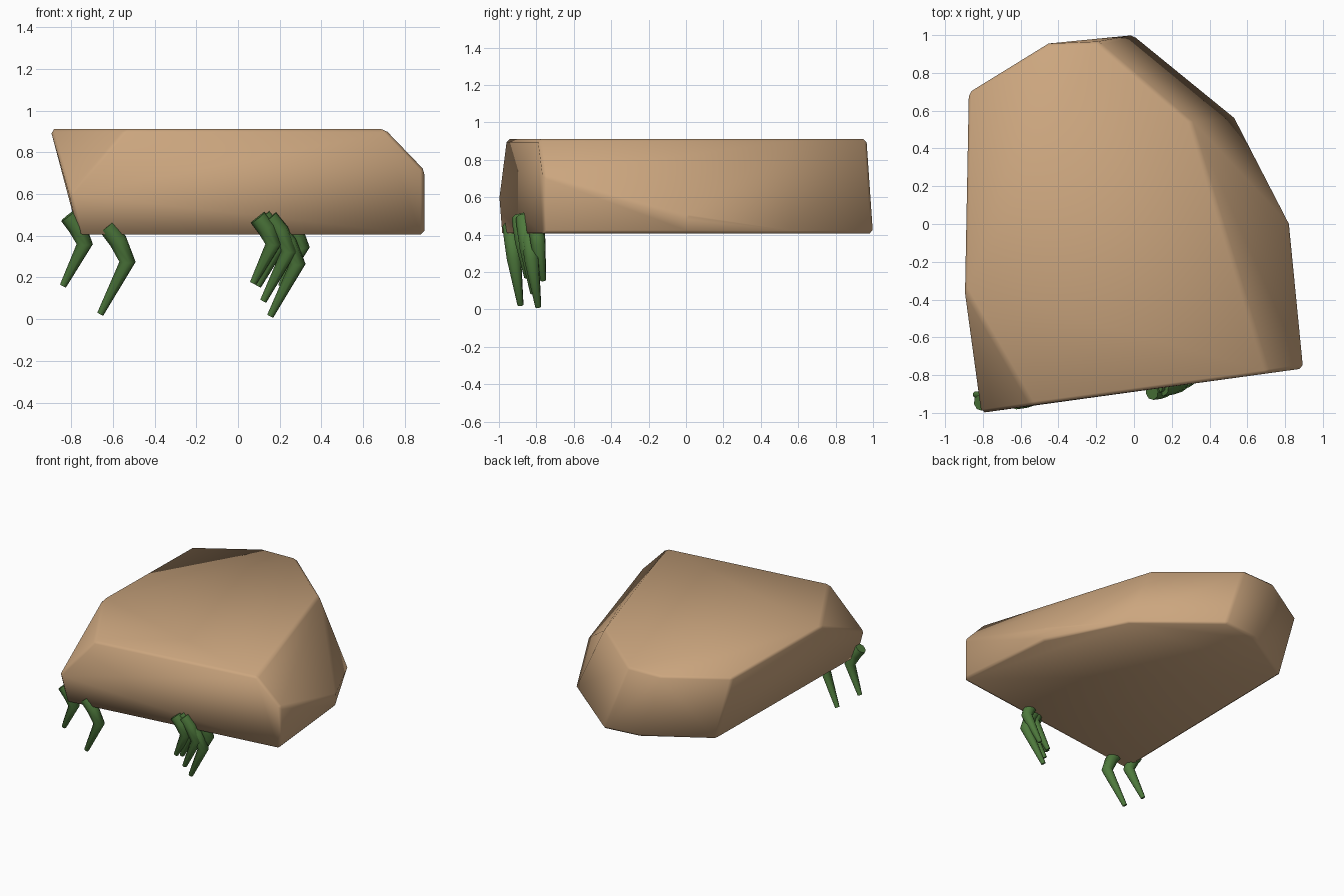
import bpy
import bmesh
from mathutils import Vector

if "Cube" in bpy.data.objects:
    bpy.data.objects.remove(bpy.data.objects["Cube"], do_unlink=True)


def make_material(name, rgb):
    mat = bpy.data.materials.new(name)
    mat.use_nodes = True
    mat.diffuse_color = (*rgb, 1)
    bsdf = mat.node_tree.nodes["Principled BSDF"]
    bsdf.inputs["Base Color"].default_value = (*rgb, 1)
    bsdf.inputs["Roughness"].default_value = 0.9
    return mat


sandstone = make_material("sandstone tan", (0.6, 0.38, 0.21))
vine_green = make_material("vine green", (0.075, 0.19, 0.045))

# Rock slab: convex block from its top rim, sloped shoulder and base
TOP, BASE = 0.912, 0.405
top_rim = [(-0.9, -0.34), (-0.88, 0.695), (-0.46, 0.955), (-0.19, 0.965),
           (0.3, 0.55), (0.71, -0.79), (-0.54, -0.96)]
shoulder = [(0.895, -0.765, 0.72), (0.82, 0, 0.5), (-0.81, -1, 0.6)]
base_rim = [(0.895, -0.765), (0.82, 0), (0.53, 0.575), (0, 1),
            (-0.28, 0.965), (-0.74, 0.69), (-0.765, -0.985)]

bm = bmesh.new()
points = [(x, y, TOP) for x, y in top_rim] + shoulder
points += [(x, y, BASE) for x, y in base_rim]
for p in points:
    bm.verts.new(p)
hull = bmesh.ops.convex_hull(bm, input=bm.verts[:])
loose = [v for v in bm.verts if not v.link_faces]
bmesh.ops.delete(bm, geom=loose, context="VERTS")
bmesh.ops.dissolve_limit(bm, angle_limit=0.03, verts=bm.verts[:], edges=bm.edges[:])
bmesh.ops.recalc_face_normals(bm, faces=bm.faces[:])
mesh = bpy.data.meshes.new("rock_slab")
bm.to_mesh(mesh)
bm.free()
mesh.materials.append(sandstone)
mesh.polygons.foreach_set("use_smooth", [True] * len(mesh.polygons))
rock = bpy.data.objects.new("rock_slab", mesh)
bpy.context.collection.objects.link(rock)

# Worn edges
bevel = rock.modifiers.new("worn_edges", "BEVEL")
bevel.width = 0.018
bevel.segments = 1
bevel.limit_method = "ANGLE"
bevel.angle_limit = 0.6


# Hanging vines: bent tapering stems, placed by their elbow
def add_vine(name, elbow, size):
    elbow = Vector(elbow)
    path = [(-0.1, -0.02, 0.17, 1), (-0.045, -0.01, 0.1, 1.05),
            (0, 0, 0, 0.95), (-0.13, 0.035, -0.25, 0.4)]
    curve = bpy.data.curves.new(name, "CURVE")
    curve.dimensions = "3D"
    curve.bevel_depth = 0.042
    curve.bevel_resolution = 2
    curve.use_fill_caps = True
    spline = curve.splines.new("POLY")
    spline.points.add(len(path) - 1)
    for point, (x, y, z, radius) in zip(spline.points, path):
        point.co = (*(elbow + Vector((x, y, z)) * size), 1)
        point.radius = radius
    spline.use_smooth = True
    curve.materials.append(vine_green)
    vine = bpy.data.objects.new(name, curve)
    bpy.context.collection.objects.link(vine)


vines = [("corner_vine", (-0.735, -0.93, 0.36), 0.8),
         ("front_vine", (-0.53, -0.92, 0.275), 1),
         ("cluster_vine_front", (0.17, -0.875, 0.36), 0.75),
         ("cluster_vine_left", (0.2, -0.84, 0.36), 0.8),
         ("cluster_vine_middle", (0.245, -0.85, 0.325), 0.95),
         ("cluster_vine_long", (0.285, -0.825, 0.265), 1),
         ("cluster_vine_back", (0.305, -0.79, 0.345), 0.75)]
for name, elbow, size in vines:
    add_vine(name, elbow, size)
